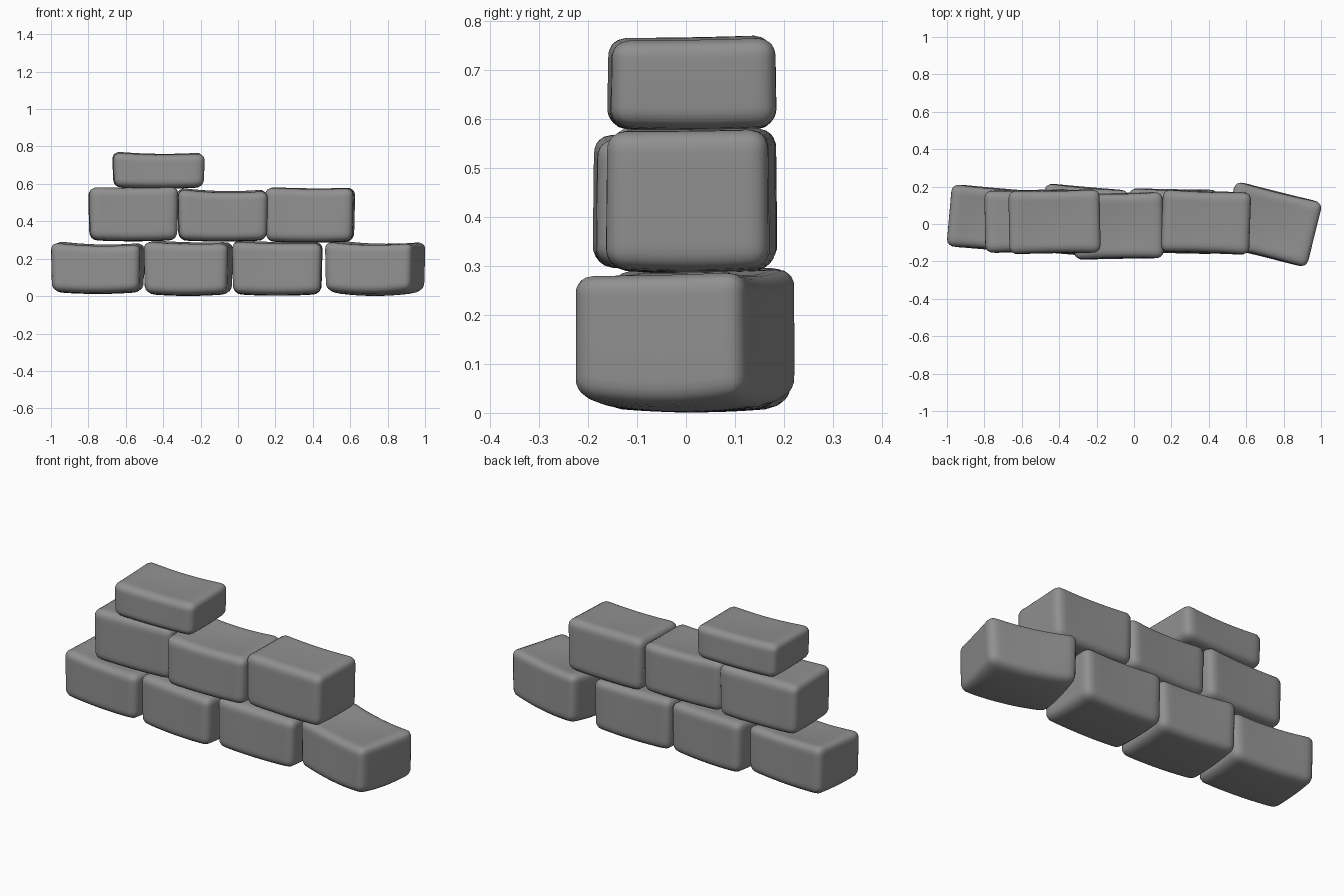
import bpy, bmesh, math
from mathutils import Vector, Matrix

if "Cube" in bpy.data.objects:
    bpy.data.objects.remove(bpy.data.objects["Cube"])

RADIUS = 0.04
CUTS = 17

# dark grey stone
grey = bpy.data.materials.new("dark_stone")
grey.diffuse_color = (0.28, 0.28, 0.28, 1)
grey.use_nodes = True
grey.node_tree.nodes["Principled BSDF"].inputs["Base Color"].default_value = grey.diffuse_color


def stone(name, centre, size, turn=0, dip=0.02, belly=0.02, twist=0.005):
    """Rounded block with a hollowed top and a bellied underside."""
    bm = bmesh.new()
    bmesh.ops.create_cube(bm, size=1)
    bmesh.ops.subdivide_edges(bm, edges=bm.edges[:], cuts=CUTS, use_grid_fill=True)
    half = Vector(size) / 2
    inner = half - Vector((RADIUS,) * 3)
    for v in bm.verts:
        # round the edges
        p = Vector([c * s for c, s in zip(v.co, size)])
        q = Vector([max(-i, min(i, c)) for c, i in zip(p, inner)])
        p = q + (p - q).normalized() * RADIUS
        u, w, t = p.x / half.x, p.y / half.y, p.z / half.z
        # worn surfaces, least worn along the top front edge
        top, low = (1 + t) / 2, (1 - t) / 2
        p.z -= top * dip * (1 - u * u) * (1 - 0.5 * w * w)
        p.z += low * belly * (u * u + w * w) / 2
        p.z += twist * (w - u) * top
        p.y -= 0.008 * w * (1 - u * u) * top
        p.x -= 0.006 * u * low * low
        v.co = p
    bmesh.ops.transform(bm, verts=bm.verts,
                        matrix=Matrix.Translation(centre) @ Matrix.Rotation(math.radians(turn), 4, 'Z'))
    for f in bm.faces:
        f.smooth = True
    mesh = bpy.data.meshes.new(name)
    bm.to_mesh(mesh)
    bm.free()
    mesh.materials.append(grey)
    ob = bpy.data.objects.new(name, mesh)
    bpy.context.collection.objects.link(ob)


# bottom course
stone("bottom_stone_1", (-0.75, 0.027, 0.149), (0.478, 0.335, 0.275), -5, 0.02)
stone("bottom_stone_2", (-0.266, 0.015, 0.146), (0.452, 0.37, 0.29), -5, 0.01)
stone("bottom_stone_3", (0.21, 0.015, 0.147), (0.478, 0.345, 0.29), -1, 0.01, 0.018)
stone("bottom_stone_4", (0.733, -0.002, 0.146), (0.48, 0.36, 0.29), -14, 0.02, 0.036, 0.004)

# middle course
stone("middle_stone_1", (-0.56, 0.016, 0.438), (0.475, 0.335, 0.29), 1, 0.008, 0.012, -0.003)
stone("middle_stone_2", (-0.083, -0.01, 0.432), (0.478, 0.355, 0.28), 1, 0.02, 0.012)
stone("middle_stone_3", (0.385, 0.01, 0.433), (0.472, 0.335, 0.295), -2, 0.008, 0.012, 0.002)

# capping stone
stone("top_stone", (-0.425, 0.012, 0.672), (0.488, 0.34, 0.194), 1, 0.015, 0.01, 0.003)
